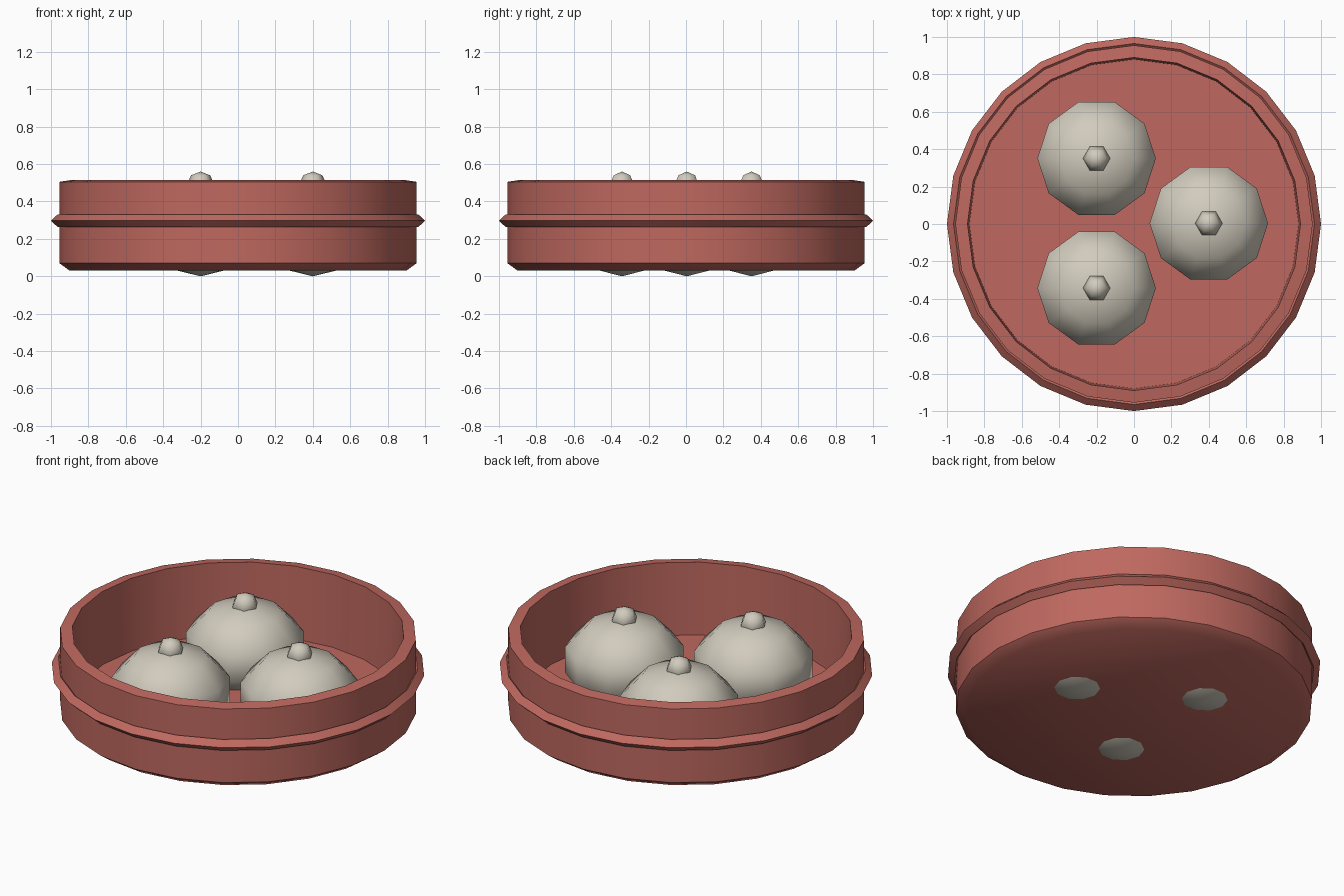
import bpy, bmesh, math

cube = bpy.data.objects.get("Cube")
if cube:
    bpy.data.objects.remove(cube)


def material(name, rgb):
    m = bpy.data.materials.new(name)
    m.use_nodes = True
    m.diffuse_color = (*rgb, 1)
    m.node_tree.nodes["Principled BSDF"].inputs["Base Color"].default_value = (*rgb, 1)
    return m


red = material("terracotta red", (0.52, 0.14, 0.115))
cream = material("cream dough", (0.64, 0.60, 0.51))


def finish(obj, name, mat, angle):
    obj.name = name
    obj.data.materials.append(mat)
    bpy.ops.object.select_all(action='DESELECT')
    obj.select_set(True)
    bpy.context.view_layer.objects.active = obj
    bpy.ops.object.shade_smooth_by_angle(angle=math.radians(angle))


def lathe(name, profile, closed, mat, steps=24):
    """Spin an (r, z) profile around the z axis."""
    bm = bmesh.new()
    verts = [bm.verts.new((r, 0, z)) for r, z in profile]
    pairs = list(zip(verts, verts[1:]))
    if closed:
        pairs.append((verts[-1], verts[0]))
    edges = [bm.edges.new(p) for p in pairs]
    bmesh.ops.spin(bm, geom=verts + edges, axis=(0, 0, 1), cent=(0, 0, 0),
                   angle=2 * math.pi, steps=steps)
    bmesh.ops.remove_doubles(bm, verts=bm.verts, dist=0.0005)
    bmesh.ops.recalc_face_normals(bm, faces=bm.faces)
    mesh = bpy.data.meshes.new(name)
    bm.to_mesh(mesh)
    bm.free()
    obj = bpy.data.objects.new(name, mesh)
    bpy.context.collection.objects.link(obj)
    finish(obj, name, mat, 45)


def ball(name, segments, rings, radius, height, loc):
    """Low-poly ball with the given half height."""
    bpy.ops.mesh.primitive_uv_sphere_add(segments=segments, ring_count=rings,
                                         radius=1, location=loc)
    obj = bpy.context.object
    # put a corner of the outline on the y axis
    for v in obj.data.vertices:
        x, y, z = v.co
        v.co = (-y * radius, x * radius, z * height)
    finish(obj, name, cream, 80)


# Basket: bevelled base, outer wall, sloped rim, inner wall and floor
lathe("basket", [(0, 0.03), (0.9, 0.03), (0.955, 0.07), (0.955, 0.505),
                 (0.89, 0.515), (0.88, 0.09), (0, 0.09)], False, red)

# Diamond-section hoop around the wall
lathe("hoop", [(1.0, 0.297), (0.965, 0.33), (0.93, 0.297), (0.965, 0.264)], True, red)

# Three buns, each with a small knob on top
for i in range(3):
    a = math.radians(120 * i)
    x, y = 0.4 * math.cos(a), 0.4 * math.sin(a)
    ball(f"bun_{i + 1}", 10, 5, 0.333, 0.25, (x, y + 0.004, 0.25))
    ball(f"bun_knob_{i + 1}", 6, 4, 0.073, 0.07, (x, y + 0.004, 0.49))
